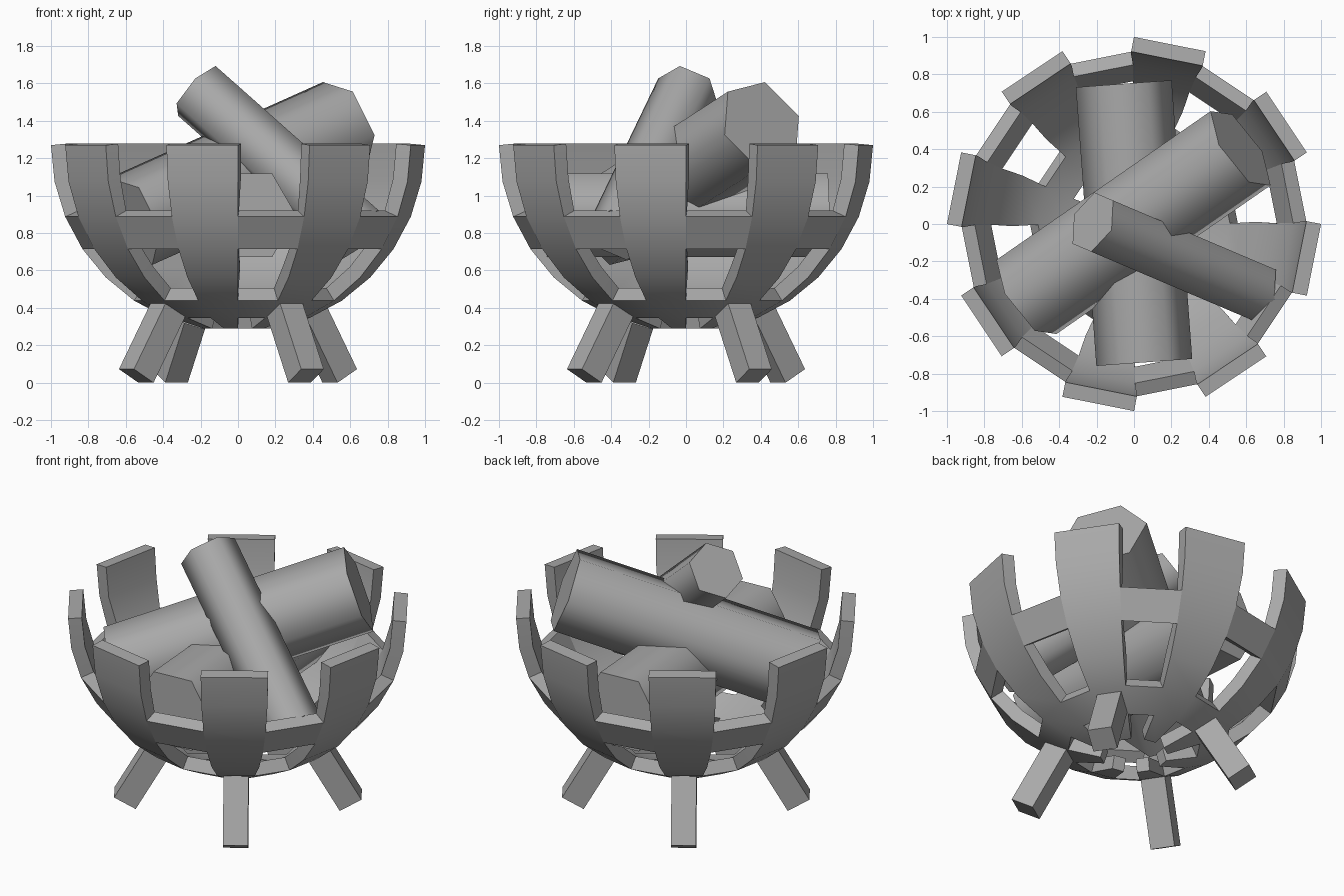
import bpy, bmesh, math
from mathutils import Vector, Matrix

if "Cube" in bpy.data.objects:
    bpy.data.objects.remove(bpy.data.objects["Cube"], do_unlink=True)

metal = bpy.data.materials.new("plain_grey")
metal.use_nodes = True
GREY = (0.4, 0.4, 0.4, 1)
metal.diffuse_color = GREY
metal.node_tree.nodes["Principled BSDF"].inputs["Base Color"].default_value = GREY


def make_object(name, bm, smooth_angle=None, thickness=0):
    """Turn a bmesh into a finished object, optionally thickened and smoothed."""
    mesh = bpy.data.meshes.new(name)
    bm.to_mesh(mesh)
    bm.free()
    mesh.materials.append(metal)
    obj = bpy.data.objects.new(name, mesh)
    bpy.context.collection.objects.link(obj)
    bpy.ops.object.select_all(action='DESELECT')
    obj.select_set(True)
    bpy.context.view_layer.objects.active = obj
    if thickness:
        solid = obj.modifiers.new("thickness", 'SOLIDIFY')
        solid.thickness = thickness
        solid.offset = -1
        bpy.ops.object.modifier_apply(modifier=solid.name)
    if smooth_angle:
        bpy.ops.object.shade_smooth_by_angle(angle=math.radians(smooth_angle))
    return obj


# Bowl: lower half of a sphere, alternate columns kept as slats, joined by two hoops
SIDES, RIM_Z, BANDS = 16, 1.27, 7
HOOPS = (2, 5)
bm = bmesh.new()
rows = []
for k in range(BANDS + 1):
    lat = k * math.pi / SIDES
    rows.append([bm.verts.new((math.cos(lat) * math.cos(a), math.cos(lat) * math.sin(a),
                               RIM_Z - math.sin(lat)))
                 for a in (math.tau * i / SIDES for i in range(SIDES))])
for k in range(BANDS):
    for i in range(SIDES):
        if i % 2 == 1 or k in HOOPS:
            j = (i + 1) % SIDES
            bm.faces.new((rows[k][i], rows[k + 1][i], rows[k + 1][j], rows[k][j]))
bmesh.ops.delete(bm, geom=[v for v in bm.verts if not v.link_faces], context='VERTS')
make_object("slatted_bowl", bm, 15, 0.08)

# Legs: four square bars splayed outwards under alternate slats
WIDTH, LENGTH, SPLAY = 0.145, 0.46, math.radians(30)
for n in range(4):
    bm = bmesh.new()
    bmesh.ops.create_cube(bm, size=1)
    bm.transform(Matrix.Translation((0.717, 0, WIDTH * math.sin(SPLAY)))
                 @ Matrix.Rotation(-SPLAY, 4, 'Y')
                 @ Matrix.Translation((-WIDTH / 2, 0, LENGTH / 2))
                 @ Matrix.Diagonal((WIDTH, WIDTH, LENGTH, 1)))
    bm.transform(Matrix.Rotation(math.radians(33.75 + 90 * n), 4, 'Z'))
    make_object(f"leg_{n + 1}", bm)


def log(name, start, end, radius, roll):
    """Six-sided log between two points; roll turns its first corner from upright."""
    start, end = Vector(start), Vector(end)
    axis = (end - start).normalized()
    side = Vector((0, 0, 1)).cross(axis).normalized()
    up = axis.cross(side)
    bm = bmesh.new()
    rings = []
    for centre in (start, end):
        angles = [math.radians(roll + 60 * i) for i in range(6)]
        rings.append([bm.verts.new(centre + radius * (up * math.cos(a) + side * math.sin(a)))
                      for a in angles])
    for i in range(6):
        j = (i + 1) % 6
        bm.faces.new((rings[0][i], rings[0][j], rings[1][j], rings[1][i]))
    for ring in rings:
        bm.faces.new(ring)
    bmesh.ops.recalc_face_normals(bm, faces=bm.faces)
    make_object(name, bm, 70)


# Logs: one lying flat, one leaning over it, a thin one on top
log("flat_log", (-0.055, 0.75, 0.895), (0.055, -0.74, 0.895), 0.257, 30)
log("leaning_log", (-0.575, -0.39, 0.862), (0.57, 0.405, 1.375), 0.26, 18)
log("thin_log", (0.65, -0.36, 0.79), (-0.22, 0.01, 1.56), 0.172, 0)
